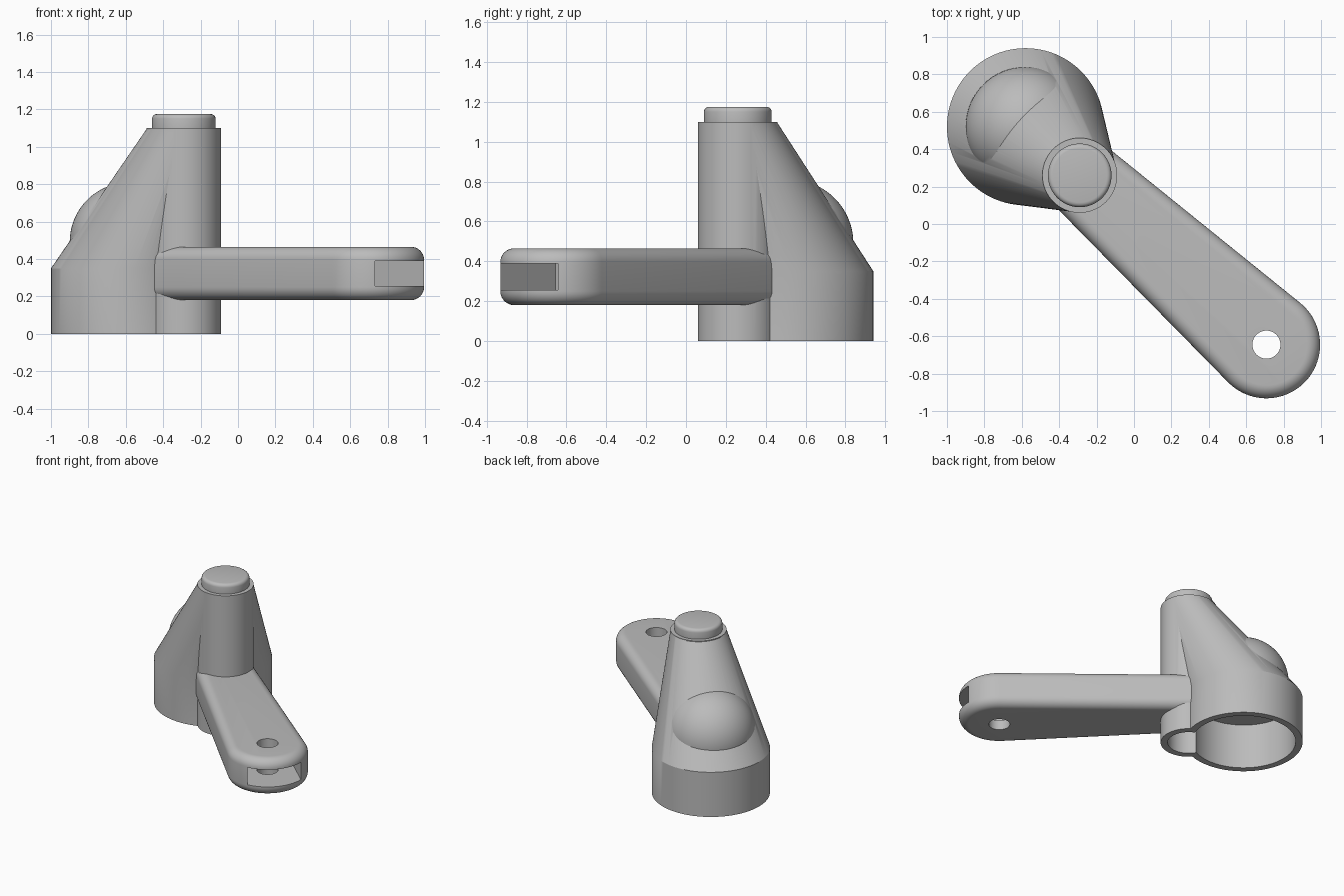
import bpy, bmesh, math
from mathutils import Vector

if "Cube" in bpy.data.objects:
    bpy.data.objects.remove(bpy.data.objects["Cube"])

CUP, COL, TIP = Vector((-0.58, 0.52)), Vector((-0.29, 0.26)), Vector((0.708, -0.645))
axis = TIP - COL
phi = math.atan2(axis.y, axis.x)

grey = bpy.data.materials.new("plain grey")
grey.diffuse_color = (0.5, 0.5, 0.5, 1)
grey.use_nodes = True
grey.node_tree.nodes["Principled BSDF"].inputs["Base Color"].default_value = grey.diffuse_color


def add_mesh(name, bm):
    bmesh.ops.recalc_face_normals(bm, faces=bm.faces[:])
    me = bpy.data.meshes.new(name)
    bm.to_mesh(me)
    bm.free()
    me.materials.append(grey)
    ob = bpy.data.objects.new(name, me)
    bpy.context.collection.objects.link(ob)
    return ob


def loft(name, loops):
    """Skin a stack of equal-length point loops and cap both ends."""
    bm = bmesh.new()
    rings = [[bm.verts.new(p) for p in loop] for loop in loops]
    n = len(rings[0])
    for a, b in zip(rings, rings[1:]):
        for i in range(n):
            bm.faces.new((a[i], a[(i + 1) % n], b[(i + 1) % n], b[i]))
    bm.faces.new(rings[0][::-1])
    bm.faces.new(rings[-1])
    return add_mesh(name, bm)


def circle(c, r, z, n=96):
    return [(c.x + r * math.cos(math.tau * i / n), c.y + r * math.sin(math.tau * i / n), z)
            for i in range(n)]


def cylinder(name, c, r, z0, z1, n=96):
    return loft(name, [circle(c, r, z0, n), circle(c, r, z1, n)])


def apply_mod(ob, kind, **settings):
    m = ob.modifiers.new(kind.lower(), kind)
    for k, v in settings.items():
        setattr(m, k, v)
    bpy.context.view_layer.objects.active = ob
    bpy.ops.object.modifier_apply(modifier=m.name)


def boolean(ob, tool, op):
    apply_mod(ob, 'BOOLEAN', object=tool, operation=op, solver='EXACT')
    bpy.data.objects.remove(tool)


def bevel(ob, width, segs):
    apply_mod(ob, 'BEVEL', width=width, segments=segs, limit_method='ANGLE',
              angle_limit=math.radians(40))


def hollow(ob):
    boolean(ob, cylinder("cup_bore", CUP, 0.37, -0.1, 0.35), 'DIFFERENCE')
    boolean(ob, cylinder("column_bore", COL, 0.15, -0.1, 0.34, 64), 'DIFFERENCE')


# Cup with leaning cone that closes onto the column top
body = loft("cup_and_column", [circle(CUP, 0.42, 0), circle(CUP, 0.42, 0.35),
                               circle(COL, 0.198, 1.096)])

# Rounded bulge on the back of the cone
bm = bmesh.new()
bmesh.ops.create_uvsphere(bm, u_segments=64, v_segments=32, radius=0.32)
bmesh.ops.translate(bm, verts=bm.verts[:], vec=(CUP.x, CUP.y, 0.49))
boolean(body, add_mesh("bulge", bm), 'UNION')

# Upright column, then the open underside
boolean(body, cylinder("column", COL, 0.2, 0, 1.1), 'UNION')
hollow(body)

# Button on top of the column
cap = cylinder("top_cap", COL, 0.17, 1.05, 1.175)
bevel(cap, 0.025, 4)

# Tapered arm: outline around a small and a large circle
r0, r1 = 0.21, 0.287
th = math.acos((r0 - r1) / axis.length)


def arc(c, r, a0, a1, n):
    return [(c.x + r * math.cos(a0 + (a1 - a0) * i / n),
             c.y + r * math.sin(a0 + (a1 - a0) * i / n)) for i in range(n + 1)]


outline = arc(TIP, r1, phi - th, phi + th, 48) + arc(COL, r0, phi + th, phi + math.tau - th, 40)
arm = loft("arm", [[(x, y, z) for x, y in outline] for z in (0.18, 0.465)])
bevel(arm, 0.07, 8)
hollow(arm)

# Slot in the arm tip
d = axis.normalized()
s = Vector((-d.y, d.x))
corners = [TIP + d * a + s * b for a, b in ((-0.2, -0.195), (0.5, -0.195), (0.5, 0.195), (-0.2, 0.195))]
slot = loft("slot", [[(p.x, p.y, z) for p in corners] for z in (0.255, 0.39)])
boolean(arm, slot, 'DIFFERENCE')

# Pin hole through the tip
boolean(arm, cylinder("pin_hole", TIP, 0.075, 0, 0.7, 48), 'DIFFERENCE')

# Smooth curved faces, keep crisp edges
for ob in (body, cap, arm):
    bpy.ops.object.select_all(action='DESELECT')
    ob.select_set(True)
    bpy.context.view_layer.objects.active = ob
    bpy.ops.object.shade_smooth_by_angle(angle=math.radians(25))
